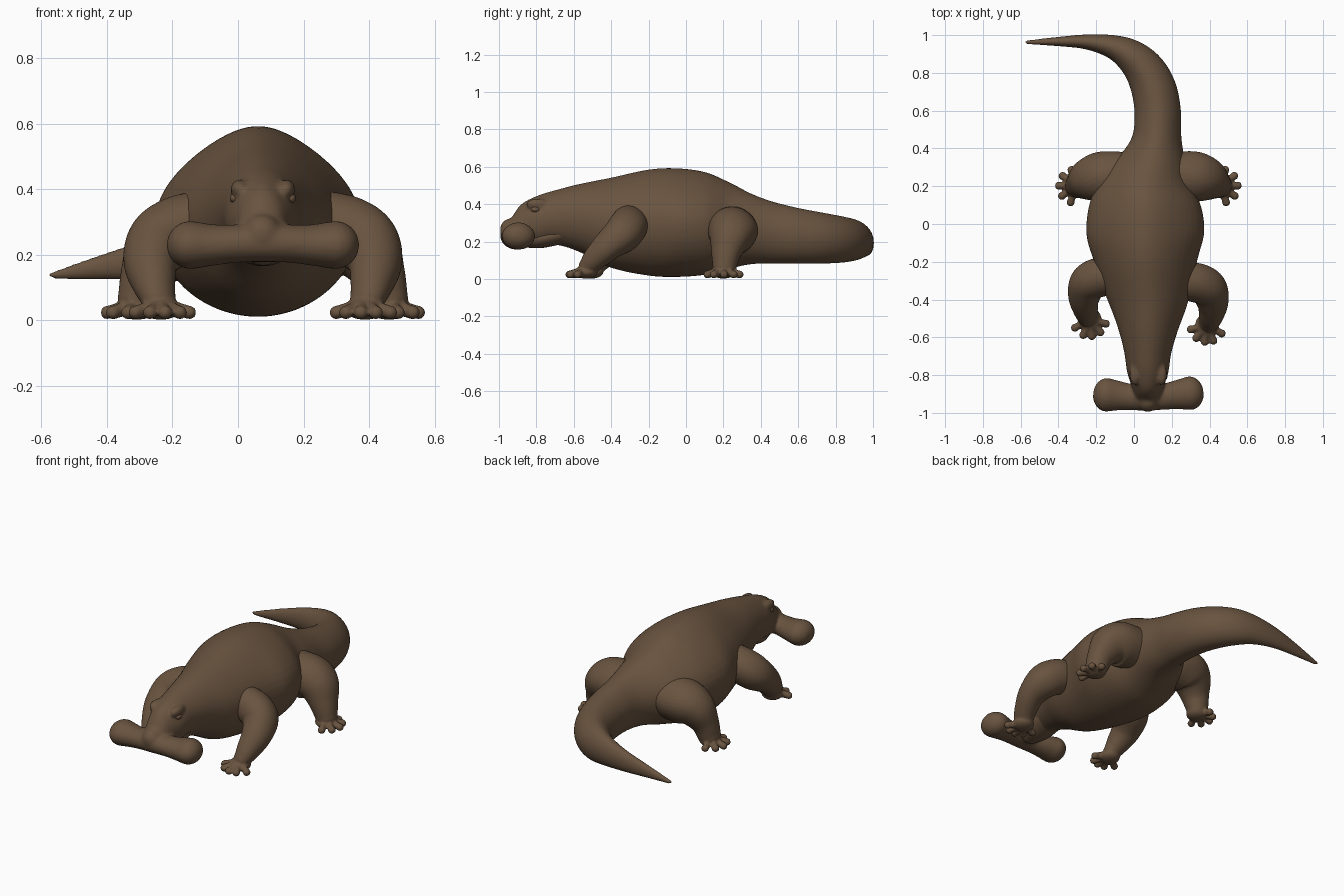
import bpy, bmesh
from math import sin, cos, pi, radians
from mathutils import Vector, Matrix

cube = bpy.data.objects.get("Cube")
if cube:
    bpy.data.objects.remove(cube, do_unlink=True)

MID = 0.076          # x of the animal's spine
UP = Vector((0, 0, 1))
DIAGONAL = Vector((1, 1, 0)).normalized()

hide = bpy.data.materials.new("brown_hide")
hide.use_nodes = True
colour = (0.14, 0.087, 0.05, 1)
hide.diffuse_color = colour
shader = next(n for n in hide.node_tree.nodes if n.type == "BSDF_PRINCIPLED")
shader.inputs["Base Color"].default_value = colour
shader.inputs["Roughness"].default_value = 0.8


def smooth_rows(rows, steps):
    """Catmull-Rom interpolation of rows (x, y, z, half width, half height)."""
    rows = [Vector(r) for r in rows]
    padded = [rows[0] * 2 - rows[1]] + rows + [rows[-1] * 2 - rows[-2]]
    out = []
    for a, b, c, d in zip(padded, padded[1:], padded[2:], padded[3:]):
        for i in range(steps):
            t = i / steps
            out.append((b * 2 + (c - a) * t + (a * 2 - b * 5 + c * 4 - d) * t ** 2
                        + (b * 3 - a - c * 3 + d) * t ** 3) / 2)
    return out + [rows[-1]]


def loft(bm, rows, ref=UP, sides=32, steps=6):
    """Round-ended tube along a smooth path; wide sections narrow to a crest on top."""
    rows = smooth_rows(rows, steps)
    points = [Vector(r[:3]) for r in rows]
    sections = []
    for i, row in enumerate(rows):
        tangent = points[min(i + 1, len(rows) - 1)] - points[max(i - 1, 0)]
        if ref is UP:
            tangent.z = 0
        sections.append((points[i], tangent.normalized(), row[3], row[4]))

    def cap(section, sign):
        p, t, w, h = section
        angles = [pi / 2 * k / 6 for k in range(1, 6)]
        return [(p + t * sign * min(w, h) * sin(a), t, w * cos(a), h * cos(a))
                for a in angles]

    sections = cap(sections[0], -1)[::-1] + sections + cap(sections[-1], 1)
    rings = []
    for p, t, w, h in sections:
        side = t.cross(ref).normalized()
        up = side.cross(t)
        rings.append([bm.verts.new(p + side * w * cos(a) * (1 - w * max(0, sin(a)) ** 2)
                                   + up * h * sin(a))
                      for a in (2 * pi * k / sides for k in range(sides))])
    faces = [bm.faces.new(rings[0]), bm.faces.new(rings[-1])]
    for r, q in zip(rings, rings[1:]):
        for k in range(sides):
            n = (k + 1) % sides
            faces.append(bm.faces.new((r[k], r[n], q[n], q[k])))
    bmesh.ops.recalc_face_normals(bm, faces=faces)


def blob(bm, centre, size):
    """Ellipsoid."""
    matrix = Matrix.Translation(centre) @ Matrix.Diagonal((*size, 1))
    bmesh.ops.create_uvsphere(bm, u_segments=32, v_segments=20, radius=1, matrix=matrix)


def finish(name, bm, voxel=None, relax=4):
    """Make the object; a voxel size melts its overlapping pieces together."""
    mesh = bpy.data.meshes.new(name)
    bm.to_mesh(mesh)
    bm.free()
    mesh.materials.append(hide)
    mesh.polygons.foreach_set("use_smooth", [True] * len(mesh.polygons))
    obj = bpy.data.objects.new(name, mesh)
    bpy.context.collection.objects.link(obj)
    if voxel:
        remesh = obj.modifiers.new("Melt", "REMESH")
        remesh.mode = "VOXEL"
        remesh.voxel_size = voxel
        remesh.use_smooth_shade = True
        soften = obj.modifiers.new("Soften", "SMOOTH")
        soften.factor = 0.5
        soften.iterations = relax


# Trunk, head and tail: x, y, belly height, back height, half width
trunk = [
    (.073, -.935, .2, .325, .06), (.073, -.88, .18, .4, .077),
    (.073, -.79, .175, .447, .108), (.073, -.68, .18, .48, .125),
    (.075, -.56, .14, .51, .158), (.076, -.4, .06, .542, .215),
    (.065, -.2, .018, .585, .272), (.06, -.05, .011, .592, .312),
    (.062, .1, .022, .572, .296), (.075, .22, .052, .522, .245),
    (.105, .34, .078, .46, .175), (.122, .46, .083, .415, .13),
    (.125, .6, .081, .38, .123), (.103, .72, .082, .357, .119),
    (.053, .82, .086, .338, .107), (-.025, .895, .097, .32, .087),
    (-.12, .94, .113, .293, .062), (-.25, .964, .122, .255, .04),
    (-.4, .966, .125, .207, .025), (-.568, .962, .126, .149, .011),
]
bm = bmesh.new()
loft(bm, trunk_rows := [(x, y, (lo + hi) / 2, w, (hi - lo) / 2)
                        for x, y, lo, hi, w in trunk], sides=48)

# Wide hammer-shaped snout with swollen ends: offset, y, z, half depth, half height
half = [(0, -.922, .238, .067, .06), (.08, -.917, .234, .068, .058),
        (.15, -.907, .23, .077, .063), (.22, -.9, .23, .09, .074)]
snout = [(-d, *rest) for d, *rest in half[:0:-1]] + half
loft(bm, [(MID + d, y + .02 * d, *rest) for d, y, *rest in snout])

# Low brow ridges
for s in (-1, 1):
    blob(bm, (MID + s * .072, -.795, .4), (.027, .06, .03))
finish("body", bm, voxel=.009, relax=8)

# Lower jaw, leaving the mouth as a crease
bm = bmesh.new()
loft(bm, [(MID, -.84, .212, .06, .045), (MID, -.76, .222, .088, .055),
          (MID, -.65, .245, .095, .055)])
finish("lower_jaw", bm)

# Eyes under the brows
for s, side in ((-1, "right"), (1, "left")):
    bm = bmesh.new()
    blob(bm, (MID + s * .086, -.805, .372), (.015, .024, .015))
    finish(side + "_eye", bm)


def leg(name, s, rows, foot, toe_angles, shift):
    """Limb, flat paw and fanned toes; s = 1 is the left, -1 the right."""
    def place(x, y, z):
        return MID + s * (x - MID), y + shift, z

    bm = bmesh.new()
    ref = Vector((s * DIAGONAL.x, DIAGONAL.y, 0))
    loft(bm, [(*place(*r[:3]), *r[3:]) for r in rows], ref)
    blob(bm, place(*foot, .037), (.063, .063, .035))
    for degrees in toe_angles:
        dx, dy = cos(radians(degrees)), sin(radians(degrees))
        toe = [(.03, .04, .019, .024), (.065, .031, .018, .022), (.09, .024, .022, .021)]
        loft(bm, [(*place(foot[0] + dx * d, foot[1] + dy * d, z), w, h)
                  for d, z, w, h in toe], sides=16, steps=3)
    finish(name, bm, voxel=.006)


# Limbs: x, y, z, two radii, from the trunk down to the ankle
arm = [(.24, -.30, .30, .1, .1), (.335, -.312, .275, .105, .105),
       (.395, -.345, .235, .102, .1), (.418, -.42, .175, .08, .085),
       (.408, -.485, .11, .066, .066), (.395, -.52, .065, .058, .05)]
thigh = [(.24, .25, .26, .13, .135), (.33, .248, .25, .13, .135),
         (.39, .235, .215, .112, .115), (.432, .215, .14, .08, .083),
         (.455, .207, .068, .066, .064)]
for s, side in ((-1, "right"), (1, "left")):
    leg(side + "_front_leg", s, arm, (.387, -.535),
        (-165, -130, -98, -68, -30), .03 if s < 0 else 0)
    leg(side + "_hind_leg", s, thigh, (.46, .2), (-72, -35, 2, 38, 75), 0)
